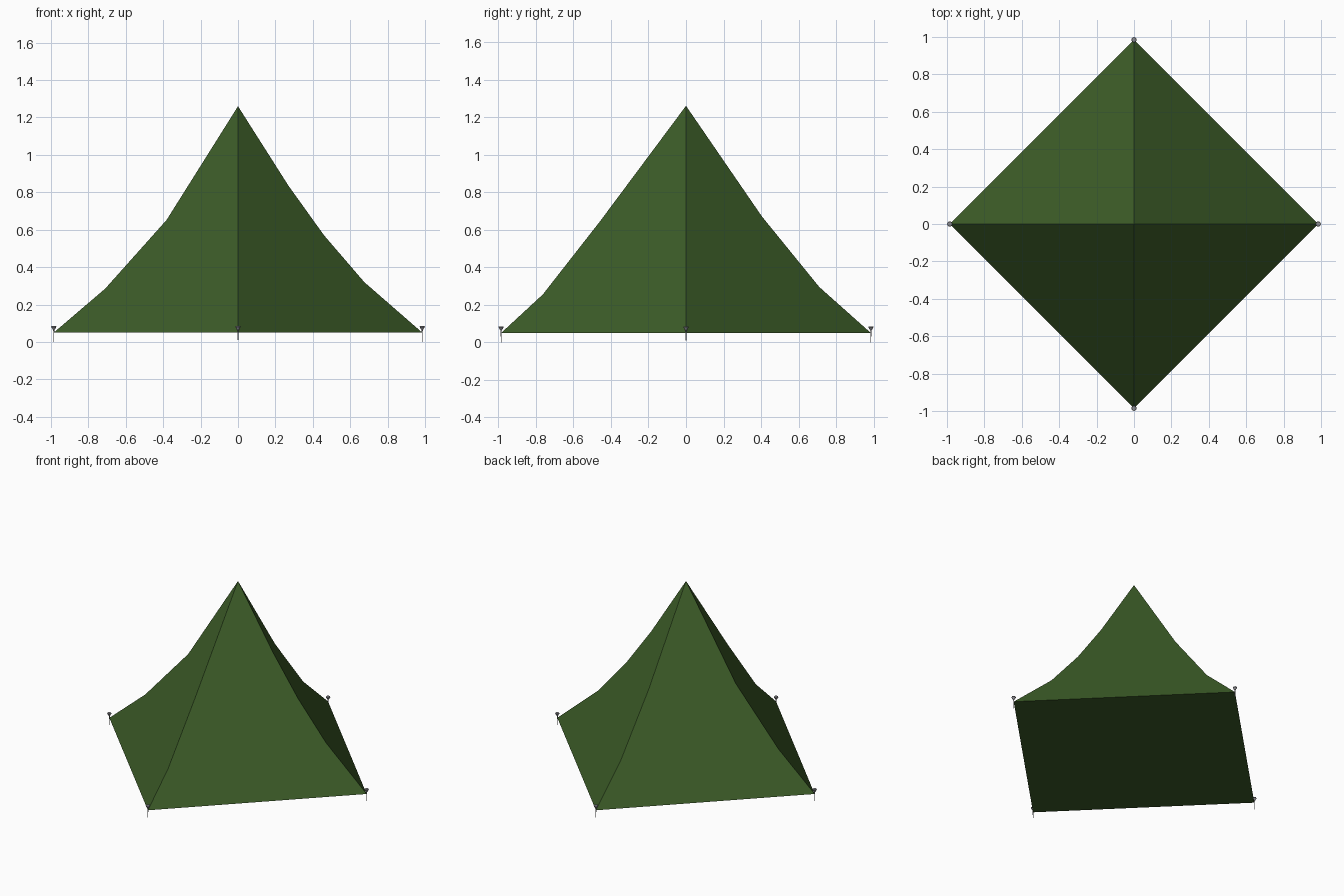
import bpy, bmesh, math
from mathutils import Matrix

if "Cube" in bpy.data.objects:
    bpy.data.objects.remove(bpy.data.objects["Cube"])


def material(name, rgb):
    m = bpy.data.materials.new(name)
    m.diffuse_color = (*rgb, 1)
    m.use_nodes = True
    m.node_tree.nodes["Principled BSDF"].inputs["Base Color"].default_value = m.diffuse_color
    return m


def make_object(name, bm, mat):
    bmesh.ops.recalc_face_normals(bm, faces=bm.faces)
    me = bpy.data.meshes.new(name)
    bm.to_mesh(me)
    bm.free()
    me.materials.append(mat)
    ob = bpy.data.objects.new(name, me)
    bpy.context.collection.objects.link(ob)
    return ob


green = material("canvas green", (0.045, 0.107, 0.021))
grey = material("peg grey", (0.27, 0.27, 0.29))

BASE, FLOOR, APEX = 0.985, 0.05, 1.26

# Sagging ridges, from ground to top, as (distance from centre, height)
ridges = [
    [(0.675, 0.32), (0.46, 0.57), (0.27, 0.835)],   # right
    [(0.71, 0.295), (0.405, 0.67)],                 # back
    [(0.71, 0.285), (0.382, 0.652)],                # left
    [(0.763, 0.255), (0.458, 0.645)],               # front
]

# Tent canvas: one panel between each pair of ridges, plus the groundsheet
bm = bmesh.new()
top = bm.verts.new((0, 0, APEX))
lines = []
for i, pts in enumerate(ridges):
    a = i * math.pi / 2
    lines.append([bm.verts.new((r * math.cos(a), r * math.sin(a), z))
                  for r, z in [(BASE, FLOOR)] + pts])
for i in range(4):
    bm.faces.new(lines[i][::-1] + lines[(i + 1) % 4] + [top])
bm.faces.new([line[0] for line in reversed(lines)])
make_object("tent_canvas", bm, green)

# Pegs: thin spike with a flared head at each corner
for i, side in enumerate(("right", "back", "left", "front")):
    a = i * math.pi / 2
    x, y = BASE * math.cos(a), BASE * math.sin(a)
    bm = bmesh.new()
    for r1, r2, z1, z2 in ((0.001, 0.003, 0.0, 0.066),
                           (0.004, 0.014, 0.064, 0.080),
                           (0.014, 0.012, 0.080, 0.085)):
        bmesh.ops.create_cone(bm, cap_ends=True, segments=12,
                              radius1=r1, radius2=r2, depth=z2 - z1,
                              matrix=Matrix.Translation((x, y, (z1 + z2) / 2)))
    make_object("peg_" + side, bm, grey)
